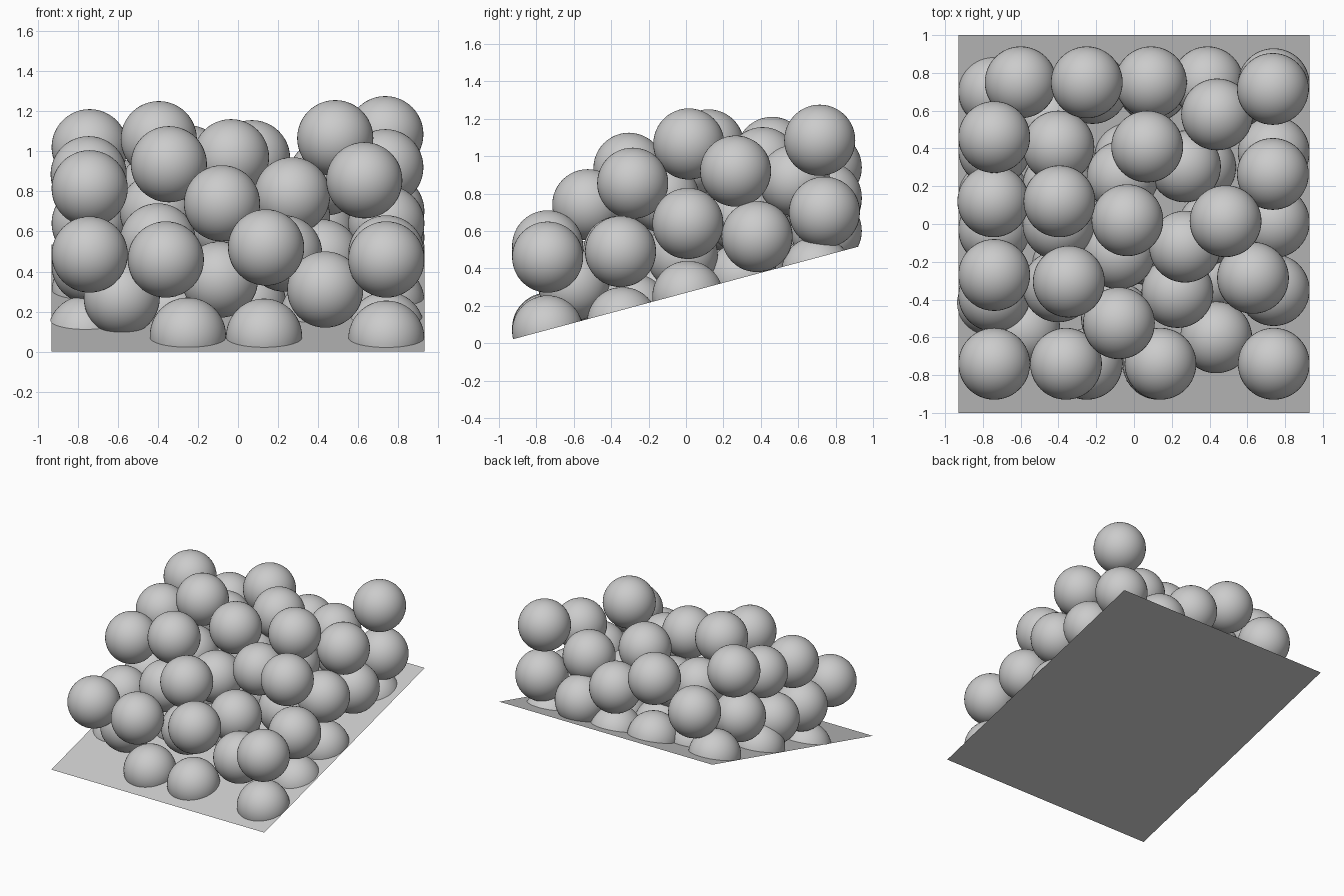
import bpy, bmesh, math
from mathutils import Vector

R = 0.19                       # ball radius
TILT = math.tan(math.radians(15))


def ramp_z(y):
    return TILT * (y + 1)


# Ball centres, grouped by layer of the pile
TOP = [
    (-0.60, 0.75, 0.77), (-0.25, 0.75, 0.94), (0.09, 0.75, 0.78), (0.735, 0.715, 1.085),
    (-0.74, 0.46, 1.02), (-0.40, 0.41, 0.81), (0.44, 0.58, 0.87), (0.07, 0.41, 0.965),
    (0.735, 0.265, 0.92), (-0.745, 0.12, 0.885), (-0.395, 0.12, 1.06), (-0.035, 0.02, 0.97),
    (0.485, 0.015, 1.065), (-0.74, -0.27, 0.815), (-0.345, -0.305, 0.935),
    (0.63, -0.285, 0.855), (-0.08, -0.525, 0.74), (0.27, -0.12, 0.78),
]
MIDDLE = [
    (0.74, 0.74, 0.70), (0.39, 0.75, 0.60), (0.74, 0.38, 0.57), (0.74, 0.01, 0.64),
    (0.27, 0.305, 0.67), (-0.06, 0.25, 0.67), (-0.40, 0.0, 0.70), (-0.08, -0.155, 0.64),
    (-0.74, 0.39, 0.64), (-0.74, -0.03, 0.46), (-0.74, -0.38, 0.43), (-0.40, -0.33, 0.55),
    (0.23, -0.36, 0.49), (0.42, -0.02, 0.47), (0.74, -0.35, 0.49), (-0.74, -0.74, 0.485),
    (-0.36, -0.74, 0.46), (0.14, -0.74, 0.52), (0.74, -0.74, 0.46), (0.435, -0.60, 0.31),
    (-0.58, -0.56, 0.27), (-0.09, -0.50, 0.36),
]
FLOOR = [
    (0.74, -0.74, 0.065), (0.13, -0.74, 0.075), (-0.25, -0.74, 0.08), (-0.76, -0.40, 0.09),
    (0.74, -0.34, 0.11), (0.40, -0.28, 0.18), (-0.35, -0.22, 0.20), (0.05, -0.13, 0.24),
    (0.74, 0.01, 0.25), (-0.40, 0.20, 0.34), (0.35, 0.30, 0.35), (-0.02, 0.35, 0.37),
    (-0.74, 0.15, 0.30), (-0.74, 0.70, 0.45), (-0.22, 0.72, 0.46), (0.10, 0.73, 0.43),
    (0.70, 0.70, 0.38), (-0.45, 0.55, 0.42),
]


def add_object(name, bm):
    mesh = bpy.data.meshes.new(name)
    bm.to_mesh(mesh)
    bm.free()
    for p in mesh.polygons:
        p.use_smooth = True
    ob = bpy.data.objects.new(name, mesh)
    bpy.context.collection.objects.link(ob)
    return ob


def ball(name, c):
    bm = bmesh.new()
    bmesh.ops.create_uvsphere(bm, u_segments=48, v_segments=24, radius=R)
    bmesh.ops.translate(bm, verts=bm.verts, vec=c)
    # Trim away whatever lies under the sloping sheet
    bmesh.ops.bisect_plane(bm, geom=bm.verts[:] + bm.edges[:] + bm.faces[:],
                           plane_co=(0, -1, 0.001), plane_no=Vector((0, -TILT, 1)).normalized(),
                           clear_inner=True)
    add_object(name, bm)


# Sloping sheet
bm = bmesh.new()
bm.faces.new([bm.verts.new((x, y, ramp_z(y)))
              for x, y in ((-0.93, -1), (0.93, -1), (0.93, 1), (-0.93, 1))])
add_object("sloping_sheet", bm)

# Pile of balls
for layer, centres in (("top", TOP), ("middle", MIDDLE), ("floor", FLOOR)):
    for i, c in enumerate(centres):
        ball(f"{layer}_ball_{i + 1}", c)
